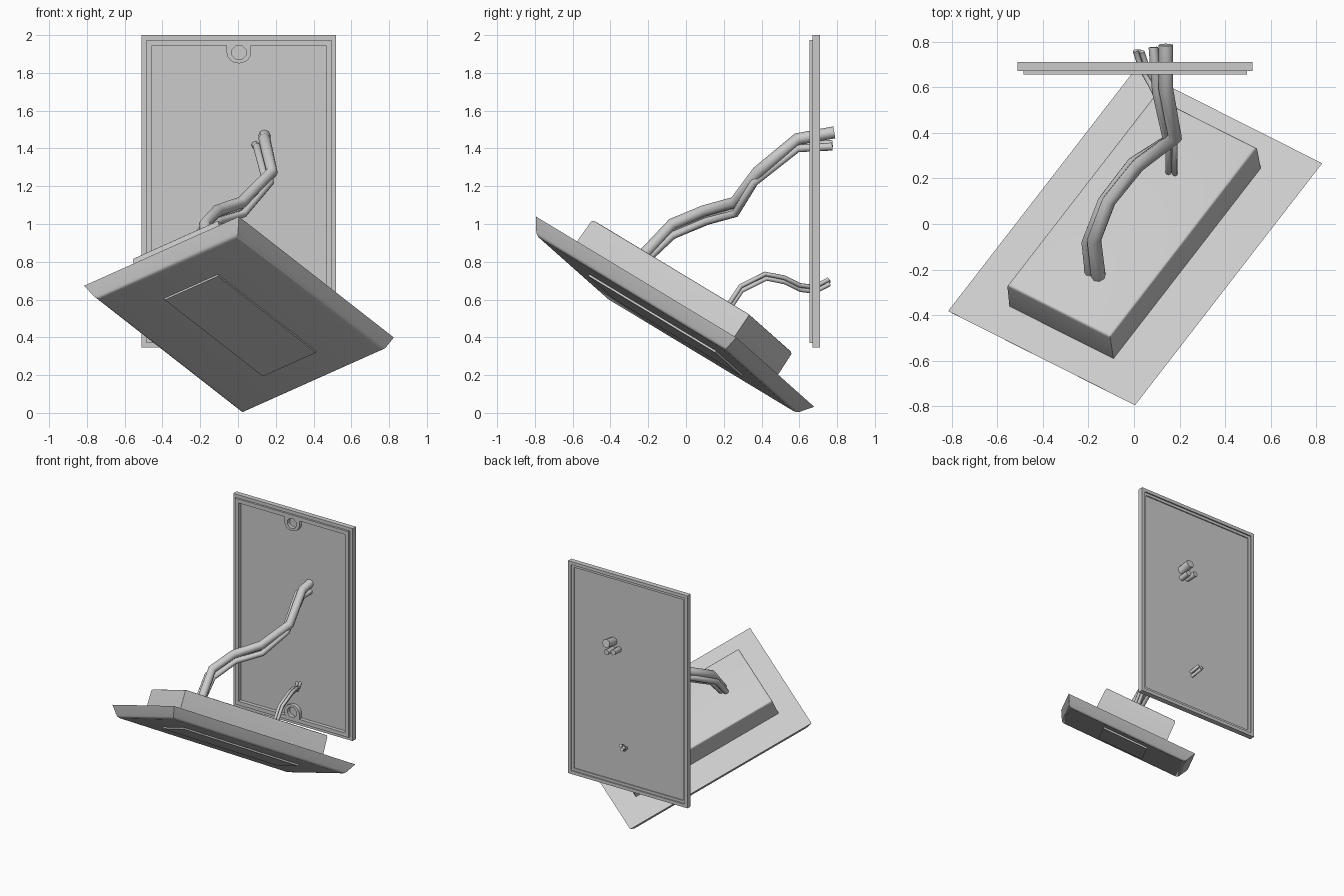
import bpy, bmesh, math
from mathutils import Vector, Matrix

if "Cube" in bpy.data.objects:
    bpy.data.objects.remove(bpy.data.objects["Cube"])


def add_object(name, bm, matrix=None, smooth=None):
    bmesh.ops.recalc_face_normals(bm, faces=bm.faces)
    me = bpy.data.meshes.new(name)
    bm.to_mesh(me)
    bm.free()
    ob = bpy.data.objects.new(name, me)
    bpy.context.collection.objects.link(ob)
    if matrix:
        ob.matrix_world = matrix
    if smooth:
        bpy.context.view_layer.objects.active = ob
        bpy.ops.object.select_all(action='DESELECT')
        ob.select_set(True)
        bpy.ops.object.shade_smooth_by_angle(angle=math.radians(smooth))
    return ob


def stacked_rects(name, loops, matrix=None, bevel=0, low=True, smooth=None):
    """Skin a stack of rectangles (half_x, half_y, z), capping both ends."""
    bm = bmesh.new()
    rings = [[bm.verts.new((sx * a, sy * b, z)) for sx, sy in
              ((-1, -1), (1, -1), (1, 1), (-1, 1))] for a, b, z in loops]
    for r0, r1 in zip(rings, rings[1:]):
        for i in range(4):
            j = (i + 1) % 4
            bm.faces.new((r0[i], r0[j], r1[j], r1[i]))
    first = bm.faces.new(rings[0])
    last = bm.faces.new(rings[-1])
    if bevel:
        edges = list((first if low else last).edges)
        bmesh.ops.bevel(bm, geom=edges, offset=bevel, segments=3,
                        profile=0.5, affect='EDGES')
    return add_object(name, bm, matrix, smooth)


def to_mesh(ob):
    bpy.ops.object.select_all(action='DESELECT')
    bpy.context.view_layer.objects.active = ob
    ob.select_set(True)
    bpy.ops.object.convert(target='MESH')


def poly_curve(cu, points, closed=False):
    sp = cu.splines.new('POLY')
    sp.points.add(len(points) - 1)
    for p, co in zip(sp.points, points):
        p.co = (*co, 1)
    sp.use_cyclic_u = closed


def cable(name, points, radius, offset=(0, 0, 0)):
    cu = bpy.data.curves.new(name, 'CURVE')
    cu.dimensions = '3D'
    cu.bevel_depth = radius
    cu.bevel_resolution = 2
    cu.use_fill_caps = True
    poly_curve(cu, [Vector(p) + Vector(offset) for p in points])
    ob = bpy.data.objects.new(name, cu)
    bpy.context.collection.objects.link(ob)
    to_mesh(ob)
    bpy.ops.object.shade_smooth_by_angle(angle=math.radians(50))


# Wall frame: stepped profile (inset, y) running from front floor to back floor
HW, HH, CZ = 0.515, 0.8275, 1.1725
profile = [(.055, .684), (.055, .655), (.025, .655), (.025, .67), (0, .67),
           (0, .71), (.025, .71), (.025, .70), (.045, .70), (.045, .692)]
wall = Matrix.Translation((0.005, 0, CZ)) @ Matrix.Rotation(math.pi / 2, 4, 'X')
stacked_rects("wall_frame", [(HW - i, HH - i, -y) for i, y in profile], wall)

# Screw tabs at the top and bottom of the frame
for label, s in (("top", 1), ("bottom", -1)):
    cu = bpy.data.curves.new(label, 'CURVE')
    cu.dimensions = '2D'
    cu.fill_mode = 'BOTH'
    cu.extrude = 0.014
    edge, mid = HH - 0.055, HH - 0.092
    u_shape = [(-.065, edge, 0)]
    u_shape += [(.065 * math.cos(a), mid + .058 * math.sin(a), 0) for a in
                (math.pi + k * math.pi / 8 for k in range(9))]
    u_shape += [(.065, edge, 0)]
    hole = [(.04 * math.cos(k * math.pi / 4 + .39), mid + .04 * math.sin(k * math.pi / 4 + .39), 0)
            for k in range(8)]
    for shape in (u_shape, hole):
        poly_curve(cu, [(x, y * s, z) for x, y, z in shape], True)
    ob = bpy.data.objects.new(label + "_screw_tab", cu)
    bpy.context.collection.objects.link(ob)
    ob.matrix_world = Matrix.Translation((0, -0.670, 0)) @ wall
    ob.matrix_world.translation = (0.005, 0.670, CZ)
    to_mesh(ob)

# Tilted frame of the fallen cover: u along its length, v across, n out of its back
u = Vector((0.82, 1.06, -0.64)).normalized()
v = Vector((-0.82, 0.41, -0.365))
v = (v - u * v.dot(u)).normalized()
n = u.cross(v)
tilt = Matrix((u, v, n)).transposed().to_4x4()
tilt.translation = (0.005, -0.058, 0.536)

# Cover plate with sloping sides, raised front panel, and box on its back
stacked_rects("cover_plate", [(.70, .45, -.083), (.743, .494, 0)], tilt, 0.018, True, 40)
stacked_rects("cover_front_panel", [(.47, .17, -.094), (.47, .17, -.07)], tilt)
stacked_rects("cover_back_box", [(.585, .275, -.01), (.582, .272, .165)], tilt, 0.014, False, 40)

# Thick cable bundle from the wall to the cover box
main = [(.14, .785, 1.485), (.14, .59, 1.45), (.18, .38, 1.275), (.02, .26, 1.115),
        (-.11, .10, 1.07), (-.175, -.07, 1.0), (-.155, -.24, .82)]
cable("thick_cable", main, 0.032)
second = [(.085, .775, 1.425), (.10, .58, 1.41), (.145, .37, 1.235), (-.01, .27, 1.07),
          (-.14, .10, 1.03), (-.21, -.08, .95), (-.195, -.22, .81)]
cable("thin_cable_left", second, 0.021)
third = [(.145, .775, 1.41), (.14, .59, 1.40), (.17, .36, 1.22), (.03, .26, 1.055),
         (-.10, .11, 1.015), (-.165, -.07, .94), (-.16, -.22, .80)]
cable("thin_cable_right", third, 0.021)

# Small lower bundle
small = [(.165, .22, .56), (.165, .29, .665), (.165, .42, .73), (.13, .52, .71),
         (.09, .60, .67), (.045, .68, .66), (.02, .755, .70)]
for k, off in enumerate([(.014, 0, .006), (-.014, .005, 0), (0, .005, -.018)]):
    cable(f"small_cable_{k + 1}", small, 0.012, off)
